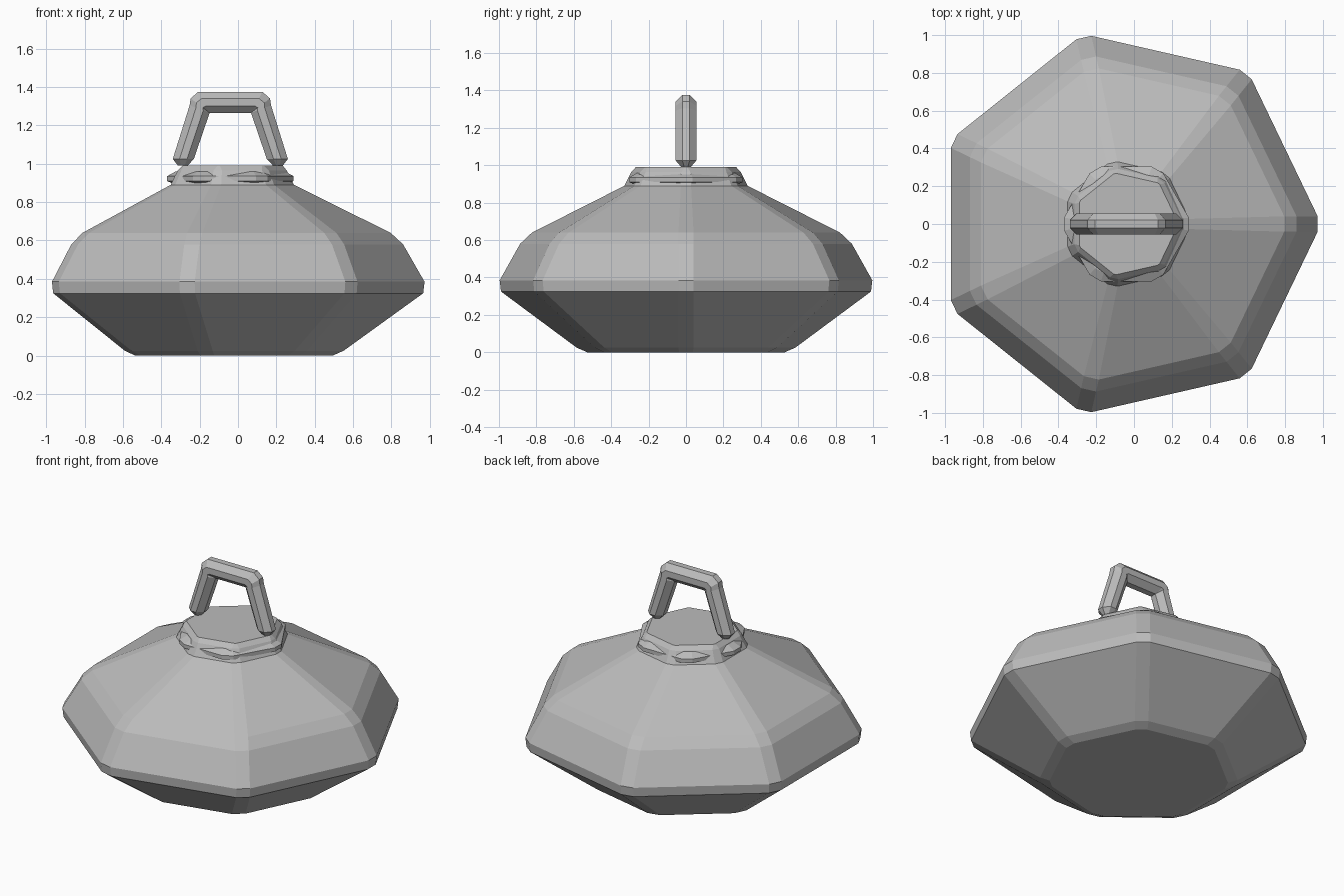
import bpy, bmesh
from math import cos, sin, pi

if "Cube" in bpy.data.objects:
    bpy.data.objects.remove(bpy.data.objects["Cube"], do_unlink=True)

CX = -0.04  # axis of the body

grey = bpy.data.materials.new("mid_grey")
grey.use_nodes = True
colour = (0.5, 0.5, 0.5, 1)
grey.diffuse_color = colour
grey.node_tree.nodes["Principled BSDF"].inputs["Base Color"].default_value = colour


def corner_cut_ring(sides, radius, z, cut):
    """Regular polygon with every corner chamfered by `cut` along its edges."""
    corners = [(CX + radius * cos(2 * pi * i / sides), radius * sin(2 * pi * i / sides))
               for i in range(sides)]
    t = cut / (2 * radius * sin(pi / sides))
    ring = []
    for i, (x, y) in enumerate(corners):
        for nx, ny in (corners[i - 1], corners[(i + 1) % sides]):
            ring.append((x + (nx - x) * t, y + (ny - y) * t, z))
    return ring


def loft(name, rings):
    """Skin a stack of matching rings and cap both ends."""
    bm = bmesh.new()
    loops = [[bm.verts.new(p) for p in ring] for ring in rings]
    n = len(loops[0])
    for a, b in zip(loops, loops[1:]):
        for i in range(n):
            j = (i + 1) % n
            bm.faces.new((a[i], a[j], b[j], b[i]))
    bm.faces.new(loops[0][::-1])
    bm.faces.new(loops[-1])
    bmesh.ops.recalc_face_normals(bm, faces=bm.faces)
    mesh = bpy.data.meshes.new(name)
    bm.to_mesh(mesh)
    bm.free()
    mesh.materials.append(grey)
    obj = bpy.data.objects.new(name, mesh)
    bpy.context.collection.objects.link(obj)
    return obj


# Seven-sided body: radius, height, corner cut
body = [(0.55, 0, 0.04), (0.61, 0.025, 0.045), (1.025, 0.325, 0.045),
        (1.032, 0.385, 0.045), (0.92, 0.58, 0.045), (0.855, 0.64, 0.045),
        (0.345, 0.89, 0.03), (0.305, 0.965, 0.025), (0.277, 0.99, 0.008)]
loft("body", [corner_cut_ring(7, r, z, c) for r, z, c in body])

# Six-sided collar whose corners poke out of the neck
collar = [(0.3, 0.89, 0.03), (0.35, 0.91, 0.04), (0.35, 0.935, 0.04), (0.3, 0.96, 0.03)]
loft("collar", [corner_cut_ring(6, r, z, c) for r, z, c in collar])

# Handle: chamfered square section swept along half an arch, then mirrored
HALF, FLAT = 0.055, 0.02
section = [(HALF, -FLAT), (HALF, FLAT), (FLAT, HALF), (-FLAT, HALF),
           (-HALF, FLAT), (-HALF, -FLAT), (-FLAT, -HALF), (FLAT, -HALF)]
# centre x, centre z, inward direction x and z, scale
arch = [(-0.288, 0.99, 1, 0, 0.45), (-0.285, 1.025, 1, 0, 1),
        (-0.2, 1.285, 0.95, -0.35, 1), (-0.2, 1.305, 0.85, -0.65, 1),
        (-0.18, 1.32, 0.5, -1, 1)]
arch += [(2 * CX - x, z, -dx, dz, s) for x, z, dx, dz, s in reversed(arch)]
loft("handle", [[(x + dx * u * s, v * s, z + dz * u * s) for u, v in section]
                for x, z, dx, dz, s in arch])
